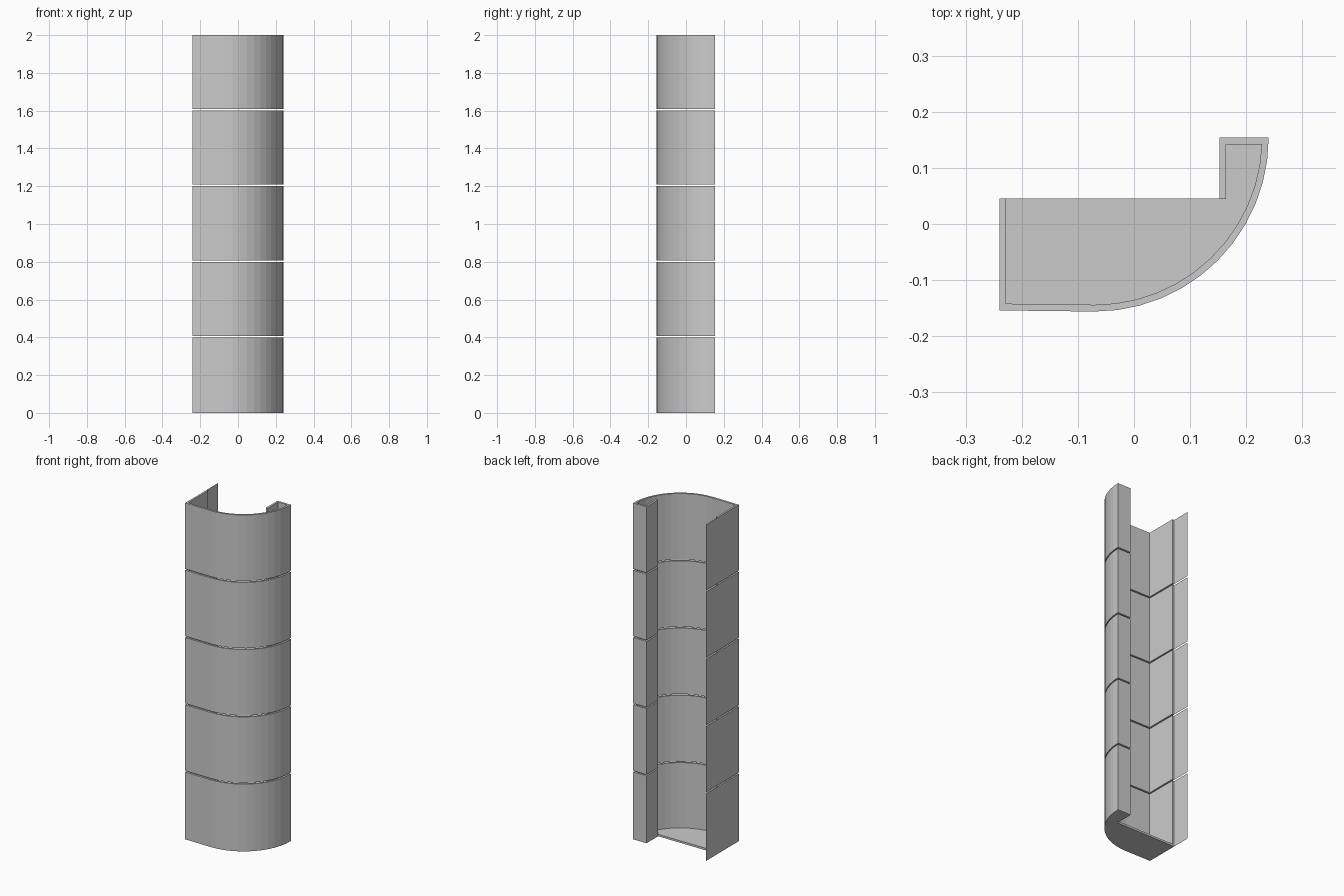
import bpy, bmesh
from math import sin, cos, radians, asin

if "Cube" in bpy.data.objects:
    bpy.data.objects.remove(bpy.data.objects["Cube"])

X, Y = 0.24, 0.154      # half extents in plan
T = 0.012               # wall thickness
EDGE = 0.045            # back edge of the floor
HOOK = 0.152            # inner side of the return wall
R = 0.31                # big corner radius
PITCH, GAP, LEVELS = 0.4, 0.008, 5
CX, CY = X - R, Y       # arc centre
SEGS = 12


def arc(r, end=0.0):
    return [(CX + r * cos(a), CY - R + R + r * sin(a))
            for a in (radians(-90) + (radians(90) + end) * i / SEGS
                      for i in range(SEGS + 1))]


def finish(name, bm):
    mesh = bpy.data.meshes.new(name)
    bm.to_mesh(mesh)
    bm.free()
    obj = bpy.data.objects.new(name, mesh)
    bpy.context.collection.objects.link(obj)
    return obj


def prism(name, outline, z0, z1):
    bm = bmesh.new()
    face = bm.faces.new([bm.verts.new((x, y, z0)) for x, y in outline])
    ext = bmesh.ops.extrude_face_region(bm, geom=[face])
    top = [v for v in ext["geom"] if isinstance(v, bmesh.types.BMVert)]
    bmesh.ops.translate(bm, verts=top, vec=(0, 0, z1 - z0))
    bmesh.ops.recalc_face_normals(bm, faces=bm.faces)
    return finish(name, bm)


# Plan profiles: outer outline, and the open wall section with thickness
outer = ([(-X, EDGE), (-X, -Y)] + arc(R) + [(HOOK, Y), (HOOK, EDGE)])
inner_arc = arc(R - T, -asin(T / (R - T)))
wall = (outer + [(HOOK + T, EDGE), (HOOK + T, Y - T)]
        + inner_arc[::-1] + [(-X + T, -Y + T), (-X + T, EDGE)])

# Floor plate
prism("floor_plate", outer, 0, T)

# Stacked wall panels with open joints, each with a thin side flange
for i in range(LEVELS):
    z0 = i * PITCH + (GAP if i else 0)
    z1 = (i + 1) * PITCH
    prism(f"wall_panel_{i + 1}", wall, z0 if i else T, z1)
    bm = bmesh.new()
    bm.faces.new([bm.verts.new((-X, y, z)) for y, z in
                  ((Y, z0), (EDGE, z0), (EDGE, z1), (Y, z1))])
    bmesh.ops.reverse_faces(bm, faces=bm.faces)
    finish(f"side_flange_{i + 1}", bm)
